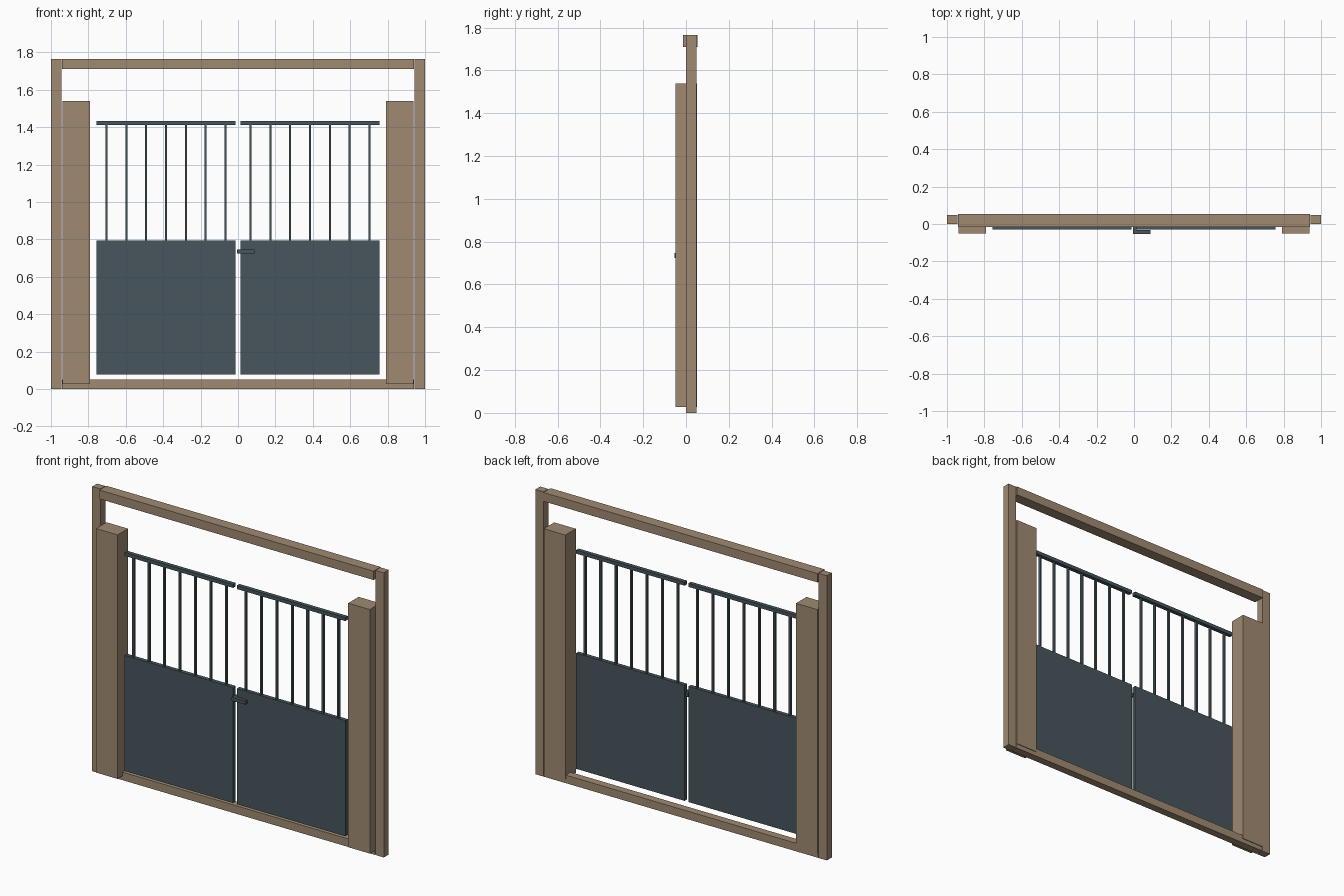
import bpy

cube = bpy.data.objects.get("Cube")
if cube:
    bpy.data.objects.remove(cube, do_unlink=True)


def material(name, rgb):
    mat = bpy.data.materials.new(name)
    mat.use_nodes = True
    mat.diffuse_color = (*rgb, 1)
    mat.node_tree.nodes["Principled BSDF"].inputs["Base Color"].default_value = (*rgb, 1)
    return mat


wood = material("warm brown wood", (0.352, 0.254, 0.171))
metal = material("dark slate metal", (0.063, 0.093, 0.109))


def box(name, x, y, z, mat):
    """Box spanning the (low, high) range on each axis."""
    spans = (x, y, z)
    bpy.ops.mesh.primitive_cube_add(size=1, location=[sum(s) / 2 for s in spans])
    obj = bpy.context.object
    obj.name = name
    obj.scale = [abs(s[1] - s[0]) for s in spans]
    bpy.ops.object.transform_apply(location=False, rotation=False, scale=True)
    obj.data.materials.append(mat)
    return obj


# Outer frame: lintel overhangs the posts, sill lies between them
INNER = 0.94
box("top_beam", (-INNER, INNER), (-0.015, 0.054), (1.71, 1.765), wood)
box("bottom_sill", (-INNER, INNER), (0, 0.048), (0, 0.05), wood)

LEAF_Y = (-0.03, -0.005)
BAR_COUNT = 7
BAR_PITCH = 0.106

for side, s in (("left", 1), ("right", -1)):
    # Frame post and broad pillar
    box(side + "_post", (s * 0.944, s), (0, 0.048), (0, 1.765), wood)
    box(side + "_pillar", (s * 0.791, s * 0.939), (-0.05, 0.052), (0.027, 1.54), wood)

    # Gate leaf: solid panel, upright bars and top rail
    leaf_x = (s * 0.013, s * 0.757)
    box(side + "_gate_panel", leaf_x, LEAF_Y, (0.078, 0.795), metal)
    box(side + "_gate_rail", leaf_x, LEAF_Y, (1.412, 1.434), metal)
    for i in range(BAR_COUNT):
        x = s * (0.067 + i * BAR_PITCH)
        box(f"{side}_gate_bar_{i + 1}", (x - 0.0055, x + 0.0055),
            (-0.025, -0.01), (0.795, 1.412), metal)

# Latch handle with its spindle in the gap between the leaves
box("latch_handle", (-0.006, 0.087), (-0.054, -0.033), (0.724, 0.746), metal)
box("latch_spindle", (-0.006, 0.013), (-0.033, -0.012), (0.724, 0.746), metal)
